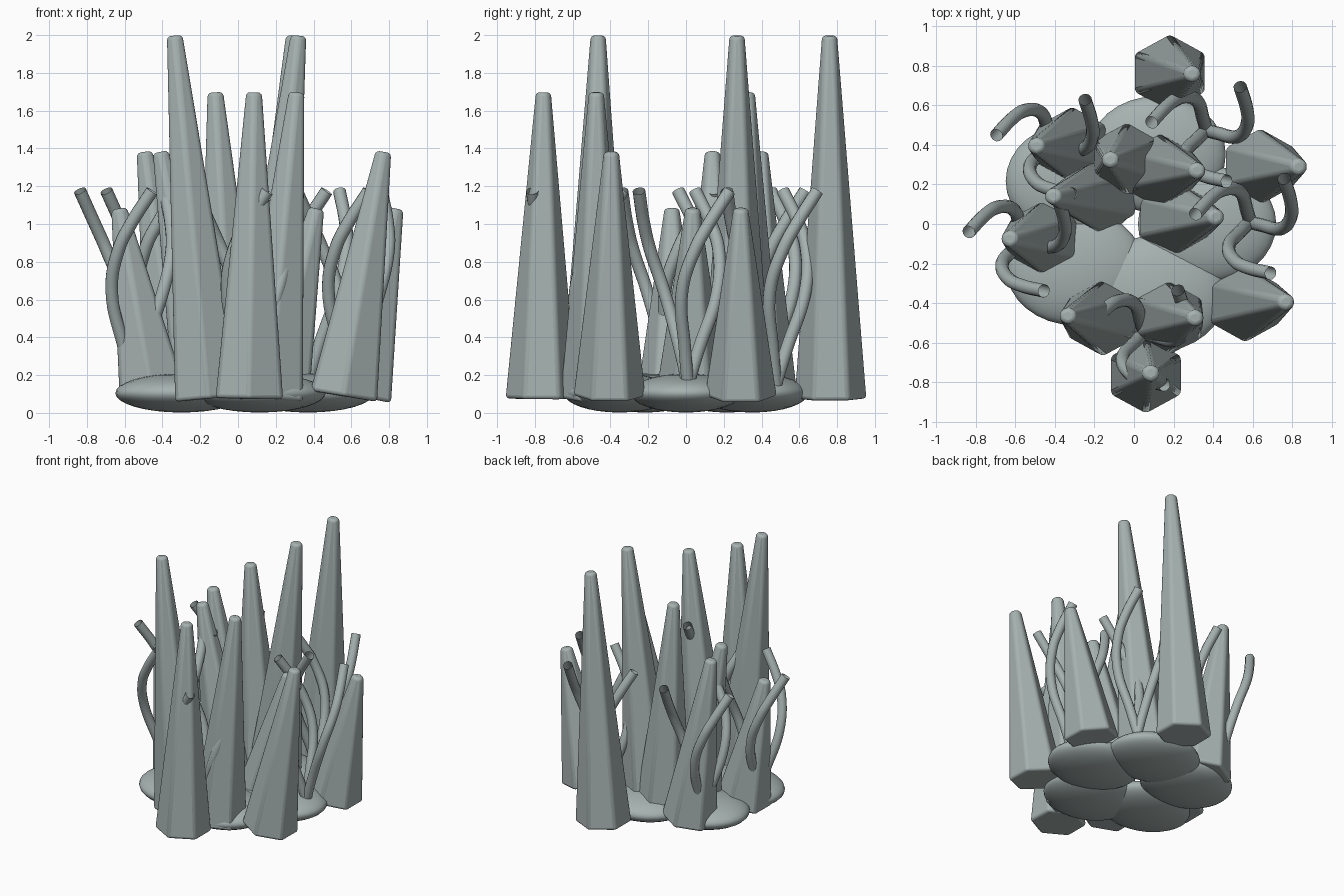
import bpy
from math import radians, cos, sin
from mathutils import Vector, Matrix

cube = bpy.data.objects.get("Cube")
if cube:
    bpy.data.objects.remove(cube)

stone = bpy.data.materials.new("pale_grey_green")
colour = (0.38, 0.445, 0.435, 1.0)
stone.diffuse_color = colour
stone.use_nodes = True
stone.node_tree.nodes["Principled BSDF"].inputs["Base Color"].default_value = colour


def finish(obj, name, angle=30):
    obj.name = name
    obj.data.materials.append(stone)
    bpy.ops.object.select_all(action='DESELECT')
    obj.select_set(True)
    bpy.context.view_layer.objects.active = obj
    bpy.ops.object.shade_smooth_by_angle(angle=radians(angle))


# Ring of flattened mounds
def mound(index):
    a = radians(72 * index)
    bpy.ops.mesh.primitive_uv_sphere_add(
        segments=32, ring_count=16, radius=1,
        location=(0.37 * cos(a), 0.37 * sin(a), 0.105))
    obj = bpy.context.object
    obj.scale = (0.35, 0.295, 0.103)
    finish(obj, f"mound_{index + 1}", 60)


# Leaning six-sided spire from a base centre to a tip
def spire(name, base, tip):
    base, tip = Vector(base), Vector(tip)
    axis = tip - base
    bpy.ops.mesh.primitive_cone_add(vertices=6, radius1=0.2, radius2=0.046,
                                    depth=axis.length)
    obj = bpy.context.object
    obj.data.transform(Matrix.Diagonal((1.03, 0.975, 1, 1)))
    obj.location = (base + tip) / 2
    obj.rotation_mode = 'QUATERNION'
    obj.rotation_quaternion = Vector((0, 0, 1)).rotation_difference(axis)
    bevel = obj.modifiers.new("soft_edges", 'BEVEL')
    bevel.width = 0.02
    bevel.segments = 3
    bevel.limit_method = 'NONE'
    finish(obj, name, 40)


# Open curling tube
def tendril(name, root, turn):
    path = [(0, 0, 0.15), (0.055, -0.015, 0.33), (0.165, -0.03, 0.65),
            (0.21, 0.04, 0.87), (0.205, 0.11, 1.0), (0.172, 0.22, 1.175)]
    curve = bpy.data.curves.new(name, 'CURVE')
    curve.dimensions = '3D'
    curve.fill_mode = 'FULL'
    curve.bevel_depth = 0.034
    curve.bevel_resolution = 4
    curve.resolution_u = 8
    spline = curve.splines.new('BEZIER')
    spline.bezier_points.add(len(path) - 1)
    for point, co in zip(spline.bezier_points, path):
        point.co = co
        point.handle_left_type = point.handle_right_type = 'AUTO'
    obj = bpy.data.objects.new(name, curve)
    bpy.context.collection.objects.link(obj)
    obj.location = (*root, 0)
    obj.rotation_euler.z = radians(turn)
    bpy.ops.object.select_all(action='DESELECT')
    obj.select_set(True)
    bpy.context.view_layer.objects.active = obj
    bpy.ops.object.convert(target='MESH')
    finish(bpy.context.object, name, 60)


for i in range(5):
    mound(i)

# Spires by height: base x, base y, tip x, tip y
spires = {
    2.0: [(0.18, 0.765, 0.295, 0.76), (0.12, 0.27, 0.32, 0.27),
          (-0.155, -0.475, -0.335, -0.465)],
    1.7: [(-0.03, 0.325, -0.12, 0.325), (0.06, -0.765, 0.085, -0.755),
          (0.165, -0.475, 0.31, -0.475)],
    1.385: [(0.56, -0.405, 0.77, -0.395), (-0.31, 0.4, -0.495, 0.395),
            (-0.165, 0.145, -0.41, 0.14)],
    1.085: [(0.635, 0.29, 0.835, 0.29), (0.2, 0.03, 0.415, 0.035),
            (-0.45, -0.07, -0.63, -0.075)],
}
for height, group in spires.items():
    for i, (bx, by, tx, ty) in enumerate(group):
        low = 0.075 if height > 1.5 else 0.088
        spire(f"spire_{height:.1f}_{i + 1}", (bx, by, low), (tx, ty, height - 0.003))

# Three tendrils from each root
roots = [(0.587, 0.01), (0.365, 0.475), (-0.42, 0.41), (-0.56, -0.08), (0.05, -0.555)]
for i, root in enumerate(roots):
    for k in range(3):
        tendril(f"tendril_{i + 1}_{k + 1}", root, 120 * k)
